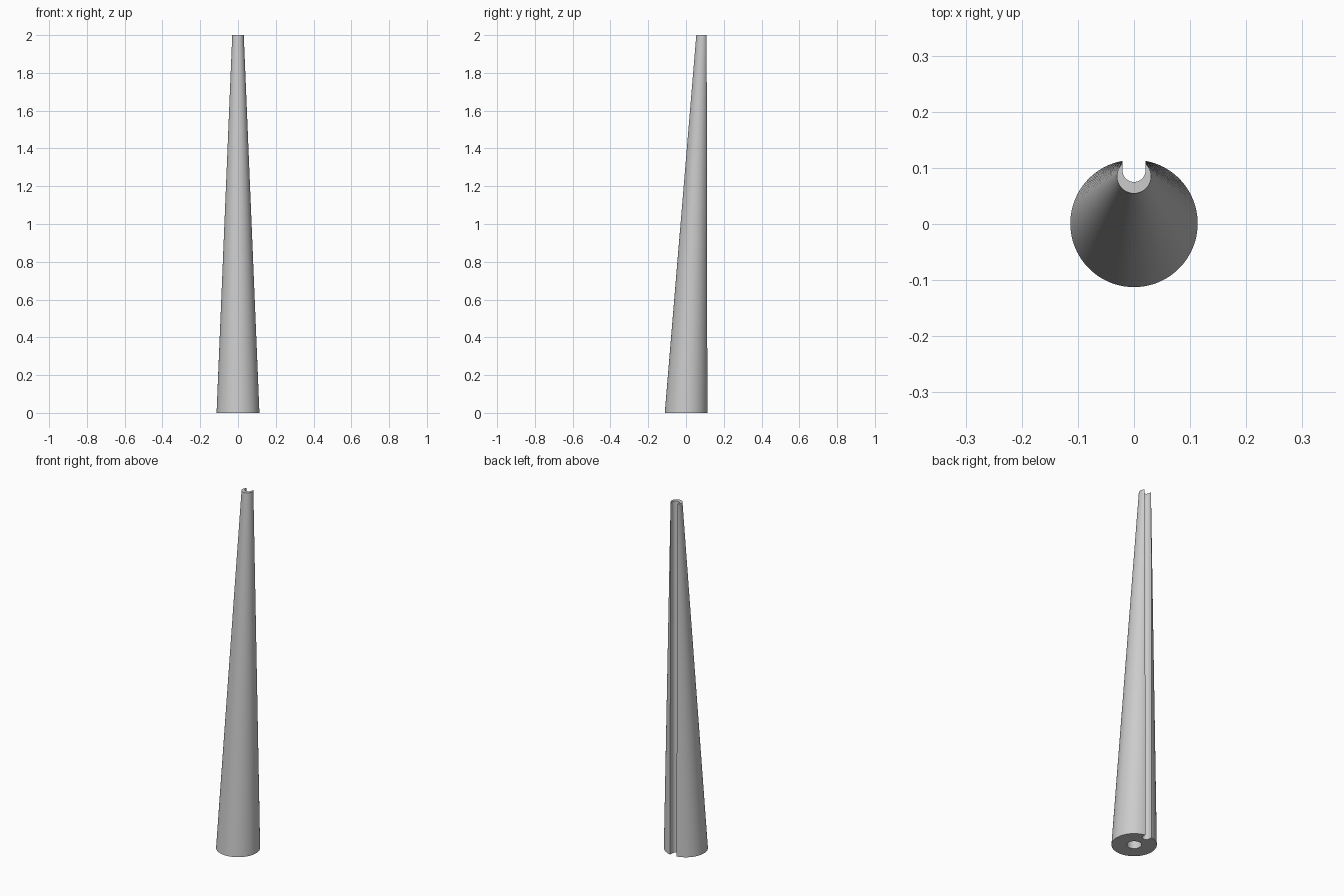
import bpy, bmesh, math

HEIGHT = 2.0
BASE_R, TOP_R = 0.1135, 0.0305
BASE_Y, TOP_Y = 0.001, 0.085
SLOT_R, SLOT_Y = 0.0205, 0.0955
HOLE_R, HOLE_DEPTH = 0.037, 0.3

cube = bpy.data.objects.get("Cube")
if cube:
    bpy.data.objects.remove(cube, do_unlink=True)

grey = bpy.data.materials.new("light_grey")
grey.use_nodes = True
colour = (0.6, 0.6, 0.6, 1)
grey.diffuse_color = colour
grey.node_tree.nodes["Principled BSDF"].inputs["Base Color"].default_value = colour


def circle(radius, y, start=0, sweep=2 * math.pi, count=96, closed=True):
    steps = count if closed else count - 1
    return [(radius * math.cos(start + sweep * i / steps),
             y + radius * math.sin(start + sweep * i / steps)) for i in range(count)]


def loft(name, lower, upper, z0, z1):
    """Solid between two matching outlines."""
    bm = bmesh.new()
    a = [bm.verts.new((x, y, z0)) for x, y in lower]
    b = [bm.verts.new((x, y, z1)) for x, y in upper]
    n = len(a)
    for i in range(n):
        j = (i + 1) % n
        bm.faces.new((a[i], a[j], b[j], b[i]))
    bm.faces.new(a[::-1])
    bm.faces.new(b)
    bmesh.ops.recalc_face_normals(bm, faces=bm.faces)
    mesh = bpy.data.meshes.new(name)
    bm.to_mesh(mesh)
    bm.free()
    mesh.materials.append(grey)
    obj = bpy.data.objects.new(name, mesh)
    bpy.context.collection.objects.link(obj)
    return obj


# Slanted cone whose back edge stays upright
body = loft("tapered_body", circle(BASE_R, BASE_Y), circle(TOP_R, TOP_Y), 0, HEIGHT)

# Round-bottomed slot along the back
slot_outline = circle(SLOT_R, SLOT_Y, math.pi, math.pi, 25, False)
slot_outline += [(SLOT_R, 0.3), (-SLOT_R, 0.3)]
slot = loft("slot_cutter", slot_outline, slot_outline, -0.1, HEIGHT + 0.1)

# Blind socket in the base
hole_outline = circle(HOLE_R, BASE_Y, count=48)
hole = loft("socket_cutter", hole_outline, hole_outline, -0.1, HOLE_DEPTH)

bpy.ops.object.select_all(action="DESELECT")
bpy.context.view_layer.objects.active = body
body.select_set(True)
for cutter in (slot, hole):
    cutter.hide_render = True
    cut = body.modifiers.new(cutter.name, "BOOLEAN")
    cut.operation = "DIFFERENCE"
    cut.solver = "EXACT"
    cut.object = cutter
    bpy.ops.object.modifier_apply(modifier=cut.name)
    bpy.data.objects.remove(cutter, do_unlink=True)

bpy.ops.object.shade_smooth_by_angle(angle=math.radians(30))
